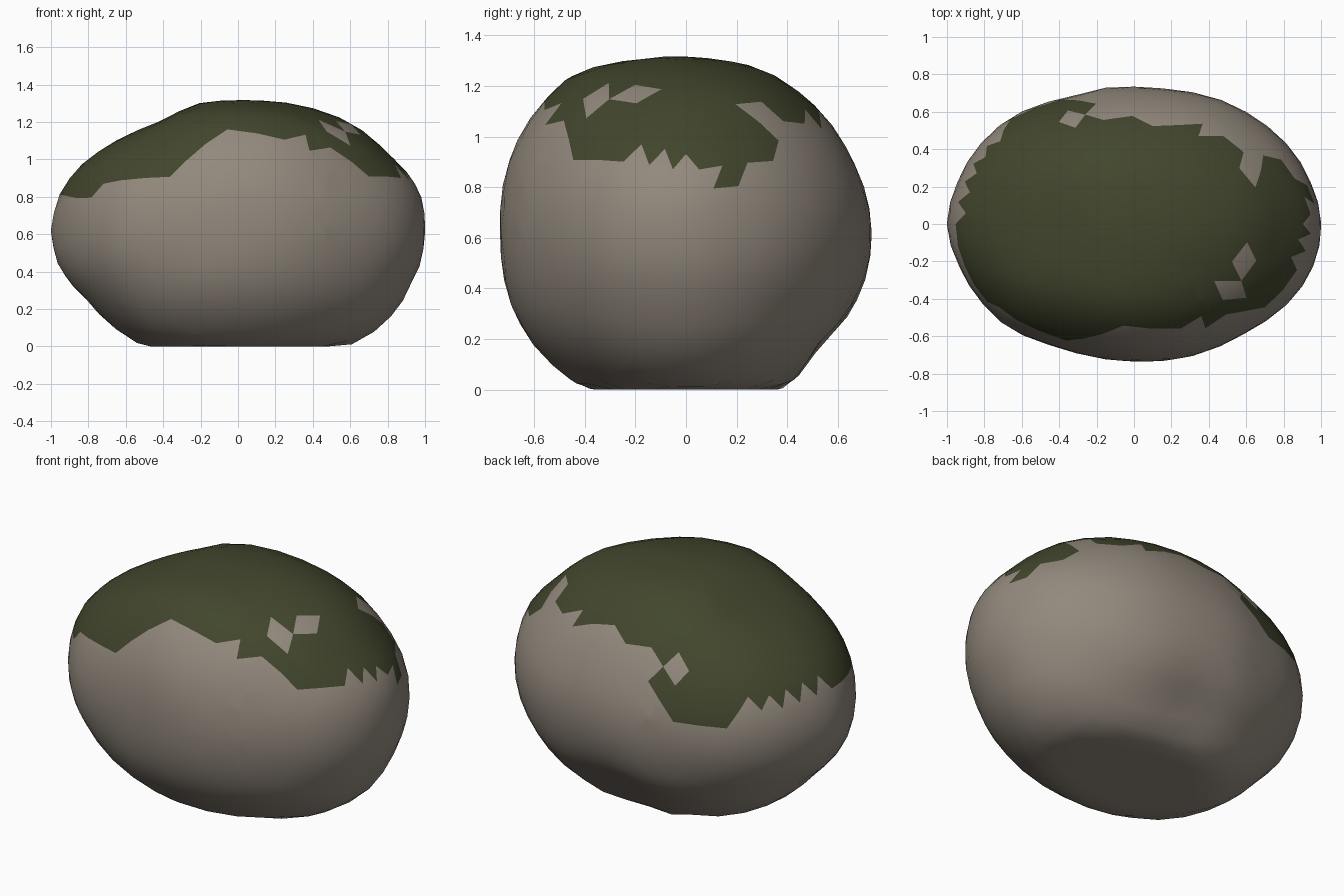
import bpy, bmesh, math
from mathutils import Vector, Matrix

cube = bpy.data.objects.get("Cube")
if cube:
    bpy.data.objects.remove(cube, do_unlink=True)

CENTRE = Vector((0, 0, 0.62))
SEMI = Vector((1, 0.73, 0.69))


def make_material(name, colour):
    mat = bpy.data.materials.new(name)
    mat.use_nodes = True
    mat.diffuse_color = colour
    bsdf = next(n for n in mat.node_tree.nodes if n.type == 'BSDF_PRINCIPLED')
    bsdf.inputs["Base Color"].default_value = colour
    bsdf.inputs["Roughness"].default_value = 0.9
    return mat


def lerp_table(table, angle):
    """Interpolate a sorted table of (angle, value) that wraps round a circle."""
    turn = math.tau
    ring = [(table[-1][0] - turn, table[-1][1])] + table + [(table[0][0] + turn, table[0][1])]
    for (a, u), (b, v) in zip(ring, ring[1:]):
        if a <= angle <= b:
            return u + (v - u) * (angle - a) / max(b - a, 1e-6)
    return ring[0][1]


def outline(points, i, j):
    """Turn an outline into radius factors on the base ellipsoid, by angle."""
    table = []
    for p, q in points:
        a, b = (p - CENTRE[i]) / SEMI[i], (q - CENTRE[j]) / SEMI[j]
        table.append((math.atan2(b, a), math.hypot(a, b)))
    return sorted(table)


# Boulder outlines: plan, front section and side section
plan = outline([(1, 0), (.97, -.2), (.85, -.4), (.6, -.58), (.23, -.73), (-.1, -.73),
                (-.4, -.66), (-.67, -.56), (-.83, -.4), (-.94, -.2), (-1, 0), (-.95, .2),
                (-.83, .42), (-.65, .58), (-.3, .69), (-.12, .74), (.1, .73), (.43, .68),
                (.65, .57), (.85, .39), (.95, .2)], 0, 1)
front = outline([(1, .6), (.97, .84), (.8, 1.03), (.6, 1.2), (.3, 1.3), (0, 1.31),
                 (-.2, 1.3), (-.4, 1.2), (-.6, 1.12), (-.8, 1), (-.9, .9), (-1, .6),
                 (-.95, .42), (-.8, .25), (-.5, 0), (0, -.12), (.6, 0), (.8, .13),
                 (.92, .32)], 0, 2)
side = outline([(.73, .6), (.72, .73), (.65, .92), (.55, 1.08), (.3, 1.27), (.1, 1.31),
                (-.2, 1.31), (-.46, 1.25), (-.58, 1.13), (-.7, .92), (-.73, .6),
                (-.7, .35), (-.6, .17), (-.4, 0), (0, -.12), (.4, 0), (.55, .17),
                (.65, .27), (.71, .42)], 1, 2)


def shape(d):
    """Blend the three outlines in direction d and flatten the foot."""
    total = weight = 0
    for table, i, j, n in ((plan, 0, 1, 2), (front, 0, 2, 1), (side, 1, 2, 0)):
        w = 1 / (d[n] ** 2 + 0.03)
        total += w * lerp_table(table, math.atan2(d[j], d[i]))
        weight += w
    p = CENTRE + d * SEMI * (total / weight)
    # Hollow low on the back
    away = (p - Vector((0.05, 0.58, 0.2))).length
    p -= (p - CENTRE) * 0.05 * math.exp(-(away / 0.2) ** 2)
    p.z = max(p.z, 0)
    return p


# Lower edge of the moss round the boulder: degrees, height
moss_edge = [(math.radians(a), z) for a, z in (
    (-180, .85), (-160, .76), (-145, .9), (-118, .92), (-100, 1.13), (-80, 1.12),
    (-60, 1.12), (-45, 1.03), (-24, .9), (-15, .95), (0, .9), (10, .82), (22, .93),
    (30, 1.05), (45, 1.08), (60, 1.05), (80, 1.08), (106, 1.05), (112, .82),
    (117, .76), (137, .7), (146, .82), (170, .85))]
bare_spots = [Vector(v) for v in ((.53, -.35, 1.18), (.6, -.2, 1.2), (-.33, .58, 1.02), (.6, .32, 1.08))]


def is_mossy(c):
    if any((c - s).length < 0.075 for s in bare_spots):
        return False
    return c.z > lerp_table(moss_edge, math.atan2(c.y, c.x))


# Boulder
bm = bmesh.new()
bmesh.ops.create_icosphere(bm, subdivisions=4, radius=1)
for v in bm.verts:
    v.co = shape(v.co.normalized())
for f in bm.faces:
    f.material_index = int(is_mossy(f.calc_center_median()))
mesh = bpy.data.meshes.new("boulder")
bm.to_mesh(mesh)
bm.free()
mesh.materials.append(make_material("rock grey brown", (0.29, 0.25, 0.205, 1)))
mesh.materials.append(make_material("moss green", (0.054, 0.062, 0.026, 1)))
boulder = bpy.data.objects.new("boulder", mesh)
bpy.context.collection.objects.link(boulder)

# Crack: a thin slab through three surface points, cut out of the boulder
start, end, crest = Vector((.445, -.66, .47)), Vector((-.27, .69, .67)), Vector((.165, 0, 1.3))
along = (end - start).normalized()
across = along.cross(crest - start).normalized()
up = across.cross(along)
rot = Matrix((along, across, up)).transposed().to_4x4()
place = Matrix.Translation((start + end) / 2 + up * 0.6) @ rot
bm = bmesh.new()
bmesh.ops.create_cube(bm, size=1, matrix=place @ Matrix.Diagonal((2.4, 0.045, 1.2, 1)))
cut_mesh = bpy.data.meshes.new("crack_cutter")
bm.to_mesh(cut_mesh)
bm.free()
cutter = bpy.data.objects.new("crack_cutter", cut_mesh)
cutter.hide_render = True
bpy.context.collection.objects.link(cutter)
cut_mesh.materials.append(mesh.materials[0])

mod = boulder.modifiers.new("crack", 'BOOLEAN')
mod.operation = 'DIFFERENCE'
mod.solver = 'EXACT'
mod.object = cutter
bpy.ops.object.select_all(action='DESELECT')
boulder.select_set(True)
bpy.context.view_layer.objects.active = boulder
bpy.ops.object.modifier_apply(modifier=mod.name)
bpy.data.objects.remove(cutter, do_unlink=True)
bpy.ops.object.shade_smooth_by_angle(angle=math.radians(40))
